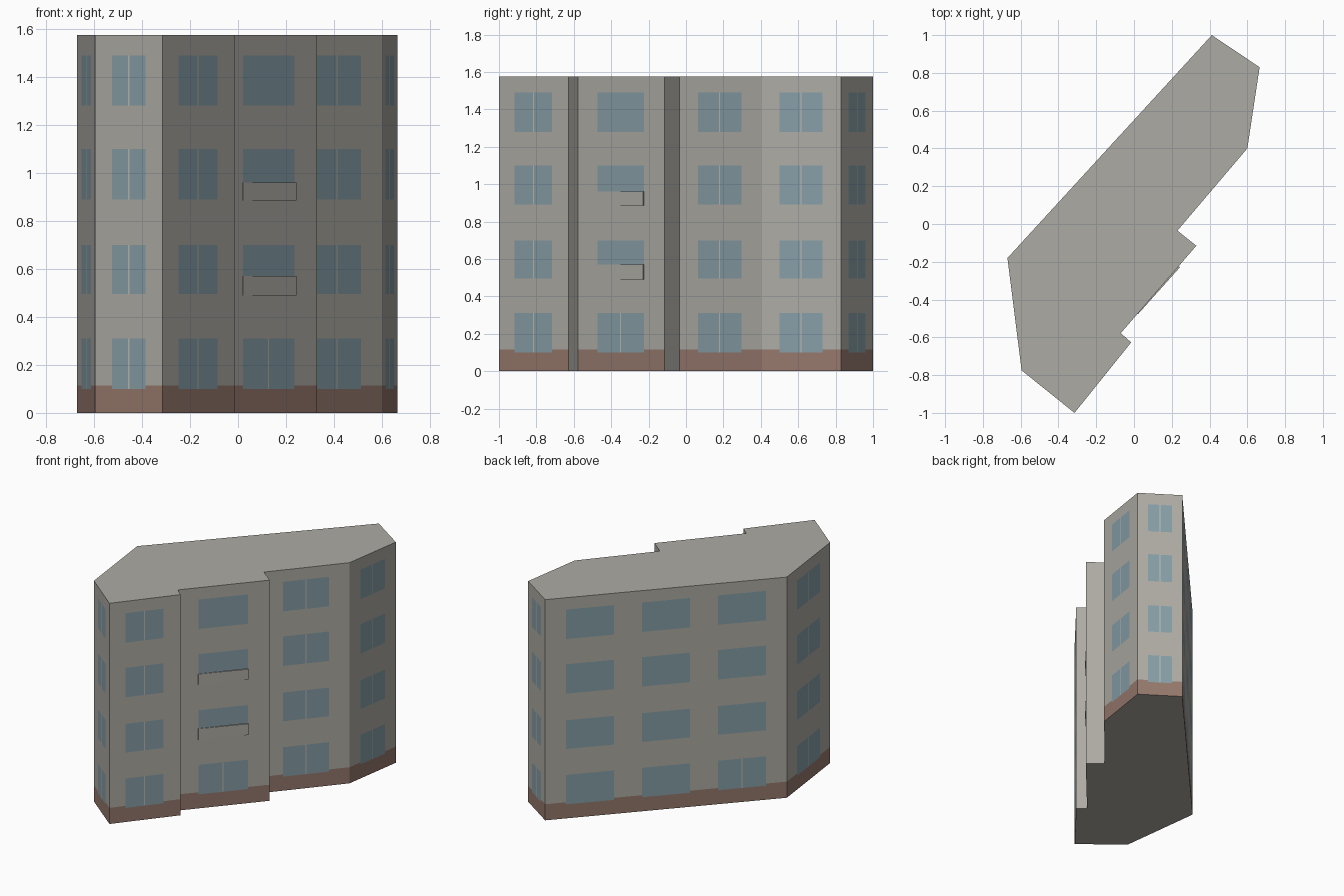
import bpy
import bmesh
from mathutils import Vector

if "Cube" in bpy.data.objects:
    bpy.data.objects.remove(bpy.data.objects["Cube"])


def material(name, rgb):
    m = bpy.data.materials.new(name)
    m.use_nodes = True
    m.diffuse_color = (*rgb, 1)
    m.node_tree.nodes["Principled BSDF"].inputs["Base Color"].default_value = (*rgb, 1)
    return m


WALL, PLINTH, GLASS, MULLION = range(4)
materials = [
    material("warm grey wall", (0.42, 0.41, 0.37)),
    material("brown plinth", (0.30, 0.19, 0.15)),
    material("blue grey glass", (0.24, 0.34, 0.385)),
    material("pale window bar", (0.52, 0.50, 0.46)),
]

HEIGHT, PLINTH_TOP, BAR = 1.575, 0.115, 0.006
FLOORS = [(0.10, 0.31), (0.495, 0.70), (0.89, 1.10), (1.28, 1.49)]
LEVELS = sorted({0, PLINTH_TOP, HEIGHT, *[z for f in FLOORS for z in f]})

# Each wall: start corner, window spans along the wall, and a rule for the bar
# (column, floor) -> True; walls run anticlockwise round the footprint
always = lambda col, floor: True
ground = lambda col, floor: floor == 0
ground_last = lambda col, floor: floor == 0 and col == 2
SIDE = [(0.235, 0.765)]
FRONT = [(0.225, 0.762)]
WALLS = [
    ((-0.315, -1.0), FRONT, always),
    ((-0.015, -0.627), [], always),
    ((-0.07, -0.578), FRONT, ground),
    ((0.33, -0.115), [], always),
    ((0.23, -0.035), FRONT, always),
    ((0.60, 0.40), SIDE, always),
    ((0.665, 0.83), SIDE, always),
    ((0.412, 1.0), [(0.087, 0.285), (0.40, 0.60), (0.715, 0.913)], ground_last),
    ((-0.67, -0.18), SIDE, always),
    ((-0.595, -0.775), [(0.25, 0.75)], always),
]


def new_object(name, bm):
    mesh = bpy.data.meshes.new(name)
    bm.to_mesh(mesh)
    bm.free()
    for m in materials:
        mesh.materials.append(m)
    obj = bpy.data.objects.new(name, mesh)
    bpy.context.collection.objects.link(obj)
    return obj


def cell_material(u, z, spans, bar_rule, half_bar):
    """Material for a wall cell centred at fraction u and height z."""
    for col, (a, b) in enumerate(spans):
        for floor, (low, high) in enumerate(FLOORS):
            if a < u < b and low < z < high:
                is_bar = abs(u - (a + b) / 2) < half_bar and bar_rule(col, floor)
                return MULLION if is_bar else GLASS
    return PLINTH if spans and z < PLINTH_TOP else WALL


# Building: walls cut into cells round windows, then capped top and bottom
bm = bmesh.new()
columns, cells = [], []
for i, (start, spans, rule) in enumerate(WALLS):
    p, q = Vector(start), Vector(WALLS[(i + 1) % len(WALLS)][0])
    half = BAR / 2 / (q - p).length
    cuts = [0]
    for a, b in spans:
        mid = (a + b) / 2
        cuts += [a, mid - half, mid + half, b]
    for u, u_next in zip(cuts, cuts[1:] + [1]):
        columns.append([bm.verts.new((*p.lerp(q, u), z)) for z in LEVELS])
        cells.append(((u + u_next) / 2, spans, rule, half))

for i, (u, spans, rule, half) in enumerate(cells):
    left, right = columns[i], columns[(i + 1) % len(columns)]
    for k in range(len(LEVELS) - 1):
        face = bm.faces.new((left[k], right[k], right[k + 1], left[k + 1]))
        z = (LEVELS[k] + LEVELS[k + 1]) / 2
        face.material_index = cell_material(u, z, spans, rule, half * 1.01)

bm.faces.new([c[-1] for c in columns])
bm.faces.new([c[0] for c in reversed(columns)])
new_object("building", bm)

# Balcony panels: thin wedges over the lower part of the middle windows
p, q = Vector(WALLS[2][0]), Vector(WALLS[3][0])
along = (q - p).normalized()
outward = Vector((along.y, -along.x))
a, b = p.lerp(q, 0.222), p.lerp(q, 0.766)
for name, low, high in (("lower_balcony_panel", 0.49, 0.57),
                        ("upper_balcony_panel", 0.885, 0.96)):
    bm = bmesh.new()
    outline = [a, a + outward * 0.003, b + outward * 0.009, b]
    base = bm.faces.new([bm.verts.new((*c, low)) for c in outline])
    top = bmesh.ops.extrude_face_region(bm, geom=[base])
    moved = [v for v in top["geom"] if isinstance(v, bmesh.types.BMVert)]
    bmesh.ops.translate(bm, verts=moved, vec=(0, 0, high - low))
    bmesh.ops.recalc_face_normals(bm, faces=bm.faces)
    new_object(name, bm)
